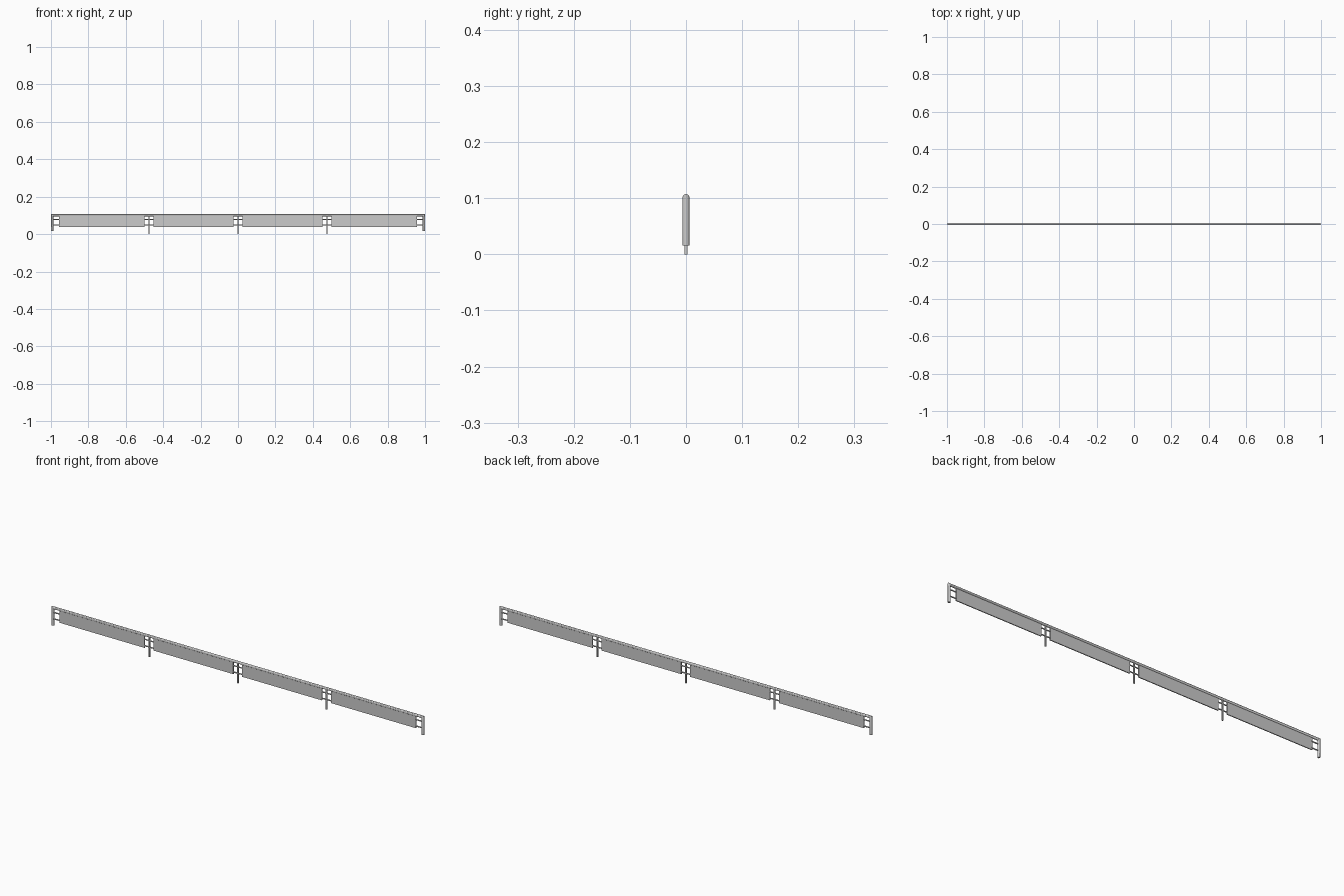
import bpy, bmesh, math
from mathutils import Vector

if "Cube" in bpy.data.objects:
    bpy.data.objects.remove(bpy.data.objects["Cube"])

R = 0.0062          # handrail tube radius
TOP = 0.1075        # overall height
RAIL_Z = TOP - R
SIDES = 16


def finish(name, bm, smooth=False):
    bmesh.ops.recalc_face_normals(bm, faces=bm.faces)
    me = bpy.data.meshes.new(name)
    bm.to_mesh(me)
    bm.free()
    ob = bpy.data.objects.new(name, me)
    bpy.context.collection.objects.link(ob)
    if smooth:
        bpy.ops.object.select_all(action='DESELECT')
        ob.select_set(True)
        bpy.context.view_layer.objects.active = ob
        bpy.ops.object.shade_smooth_by_angle(angle=math.radians(35))
    return ob


def box(name, x0, x1, y0, y1, z0, z1):
    bm = bmesh.new()
    bmesh.ops.create_cube(bm, size=1)
    for v in bm.verts:
        v.co = Vector(((x0 + x1) / 2 + v.co.x * (x1 - x0),
                       (y0 + y1) / 2 + v.co.y * (y1 - y0),
                       (z0 + z1) / 2 + v.co.z * (z1 - z0)))
    return finish(name, bm)


def rod(name, x0, x1, z, r):
    bm = bmesh.new()
    rings = [[bm.verts.new((x, r * math.cos(a), z + r * math.sin(a)))
              for a in [2 * math.pi * i / 10 for i in range(10)]] for x in (x0, x1)]
    for i in range(10):
        j = (i + 1) % 10
        bm.faces.new((rings[0][i], rings[0][j], rings[1][j], rings[1][i]))
    for ring in rings:
        bm.faces.new(ring)
    return finish(name, bm, True)


# Handrail and end legs: one round tube with mitred corners
bm = bmesh.new()
rings = [[], [], [], []]
for i in range(SIDES):
    a = 2 * math.pi * (i + 0.5) / SIDES
    u, y = R * math.cos(a), R * math.sin(a)
    e = 1 - R + u
    for ring, co in zip(rings, ((-e, y, 0.016), (-e, y, RAIL_Z + u),
                                (e, y, RAIL_Z + u), (e, y, 0.016))):
        ring.append(bm.verts.new(co))
for a, b in zip(rings, rings[1:]):
    for i in range(SIDES):
        j = (i + 1) % SIDES
        bm.faces.new((a[i], a[j], b[j], b[i]))
bm.faces.new(rings[0])
bm.faces.new(rings[3])
finish("handrail", bm, True)

# Middle posts
POSTS = (-0.476, 0.0, 0.476)
for x in POSTS:
    box("post", x - 0.003, x + 0.003, -0.0027, 0.0027, 0, RAIL_Z)

# Infill panels between the posts
edges = (-0.994,) + POSTS + (0.994,)
for i, (a, b) in enumerate(zip(edges, edges[1:])):
    x0 = a + (0.037 if i == 0 else 0.024)
    x1 = b - (0.037 if i == 3 else 0.024)
    box("panel", x0, x1, -0.0022, 0.0022, 0.038, 0.0955)
    # Clip bars joining each panel to its posts
    for z in (0.048, 0.079):
        rod("clip", a, x0 + 0.003, z, 0.003)
        rod("clip", x1 - 0.003, b, z, 0.003)
